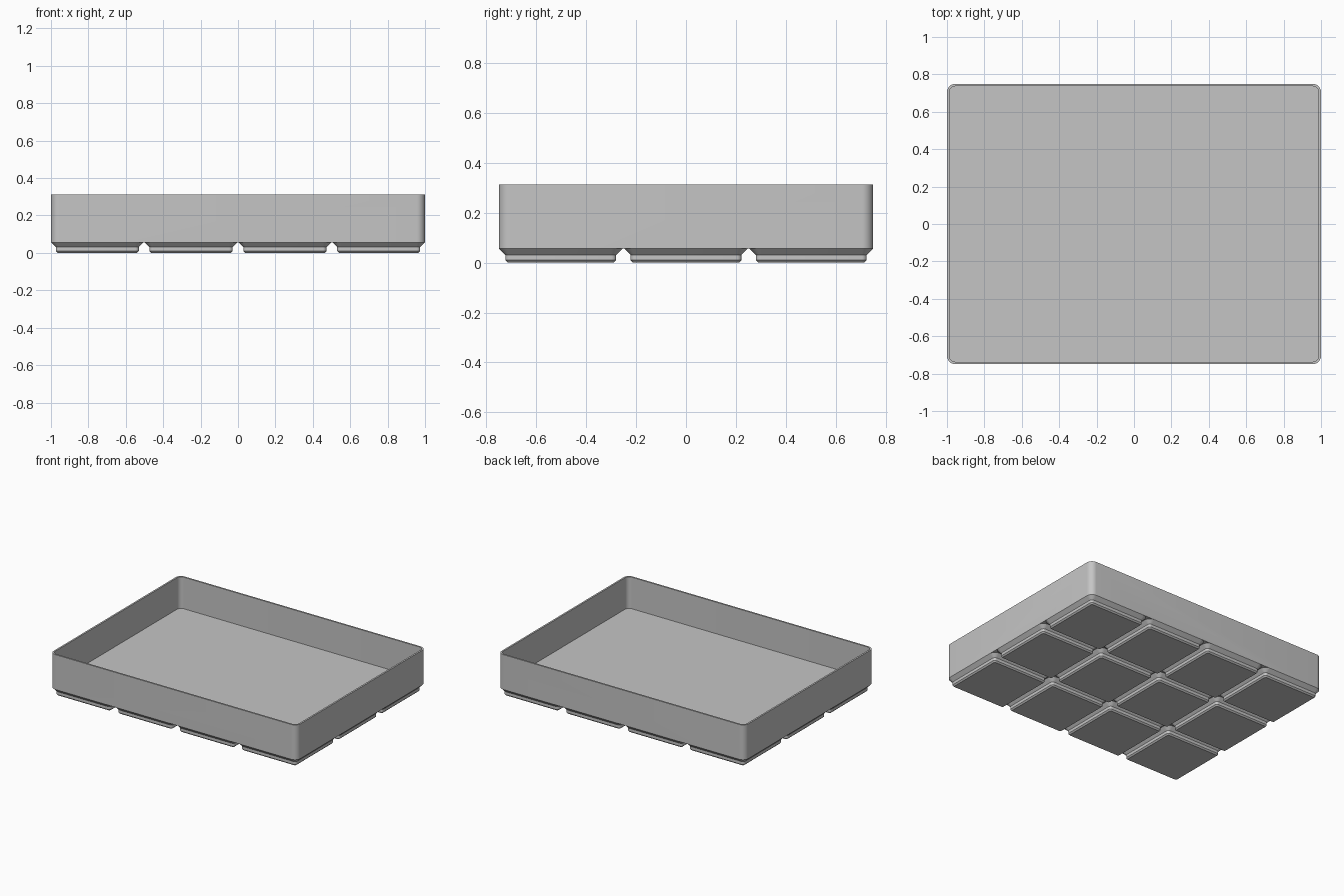
import bpy, bmesh, math

if "Cube" in bpy.data.objects:
    bpy.data.objects.remove(bpy.data.objects["Cube"])

MM = 2 / 167.5                     # one millimetre in model units
PITCH, CELL = 42 * MM, 41.5 * MM
NX, NY = 4, 3
W, D = 2.0, 125.5 * MM
H, FLOOR, DECK, WALL = 0.312, 0.081, 4.75 * MM, 0.0125
R = 3.75 * MM

grey = bpy.data.materials.new("light_grey")
grey.diffuse_color = (0.56, 0.56, 0.56, 1)
grey.use_nodes = True
grey.node_tree.nodes["Principled BSDF"].inputs["Base Color"].default_value = grey.diffuse_color


def ring(bm, cx, cy, w, d, r, z, seg=8):
    """Rounded rectangle loop, counter-clockwise."""
    out = []
    for q, (sx, sy) in enumerate([(1, 1), (-1, 1), (-1, -1), (1, -1)]):
        for i in range(seg + 1):
            a = (q + i / seg) * math.pi / 2
            out.append(bm.verts.new((cx + sx * (w / 2 - r) + r * math.cos(a),
                                     cy + sy * (d / 2 - r) + r * math.sin(a), z)))
    return out


def loft(bm, rings):
    """Closed skin through a series of loops, capped at both ends."""
    for a, b in zip(rings, rings[1:]):
        n = len(a)
        for i in range(n):
            j = (i + 1) % n
            bm.faces.new((a[i], a[j], b[j], b[i]))
    bm.faces.new(rings[0][::-1])
    bm.faces.new(rings[-1])


def finish(bm, name):
    bmesh.ops.recalc_face_normals(bm, faces=bm.faces)
    me = bpy.data.meshes.new(name)
    bm.to_mesh(me)
    bm.free()
    me.materials.append(grey)
    ob = bpy.data.objects.new(name, me)
    bpy.context.collection.objects.link(ob)
    return ob


# open tray: outer wall, rim, inner wall, floor
bm = bmesh.new()
iw, idp, ir = W - 2 * WALL, D - 2 * WALL, R - WALL
loft(bm, [ring(bm, 0, 0, W, D, R, DECK), ring(bm, 0, 0, W, D, R, H),
          ring(bm, 0, 0, iw, idp, ir, H), ring(bm, 0, 0, iw, idp, ir, FLOOR)])
tray = finish(bm, "tray")

# grid of stepped feet: chamfer, straight band, chamfer
bm = bmesh.new()
profile = [(2.95, 0.8, 0), (2.15, 1.6, 0.8), (2.15, 1.6, 2.6), (0, 3.75, 4.75)]
for ix in range(NX):
    for iy in range(NY):
        cx, cy = (ix - (NX - 1) / 2) * PITCH, (iy - (NY - 1) / 2) * PITCH
        loft(bm, [ring(bm, cx, cy, CELL - 2 * o * MM, CELL - 2 * o * MM, r * MM, z * MM)
                  for o, r, z in profile])
feet = finish(bm, "feet_helper")

# merge the feet into the tray
mod = tray.modifiers.new("join_feet", 'BOOLEAN')
mod.operation, mod.solver, mod.object = 'UNION', 'EXACT', feet
bpy.context.view_layer.objects.active = tray
tray.select_set(True)
bpy.ops.object.modifier_apply(modifier=mod.name)
bpy.data.objects.remove(feet)
bpy.ops.object.shade_smooth_by_angle(angle=math.radians(30))
